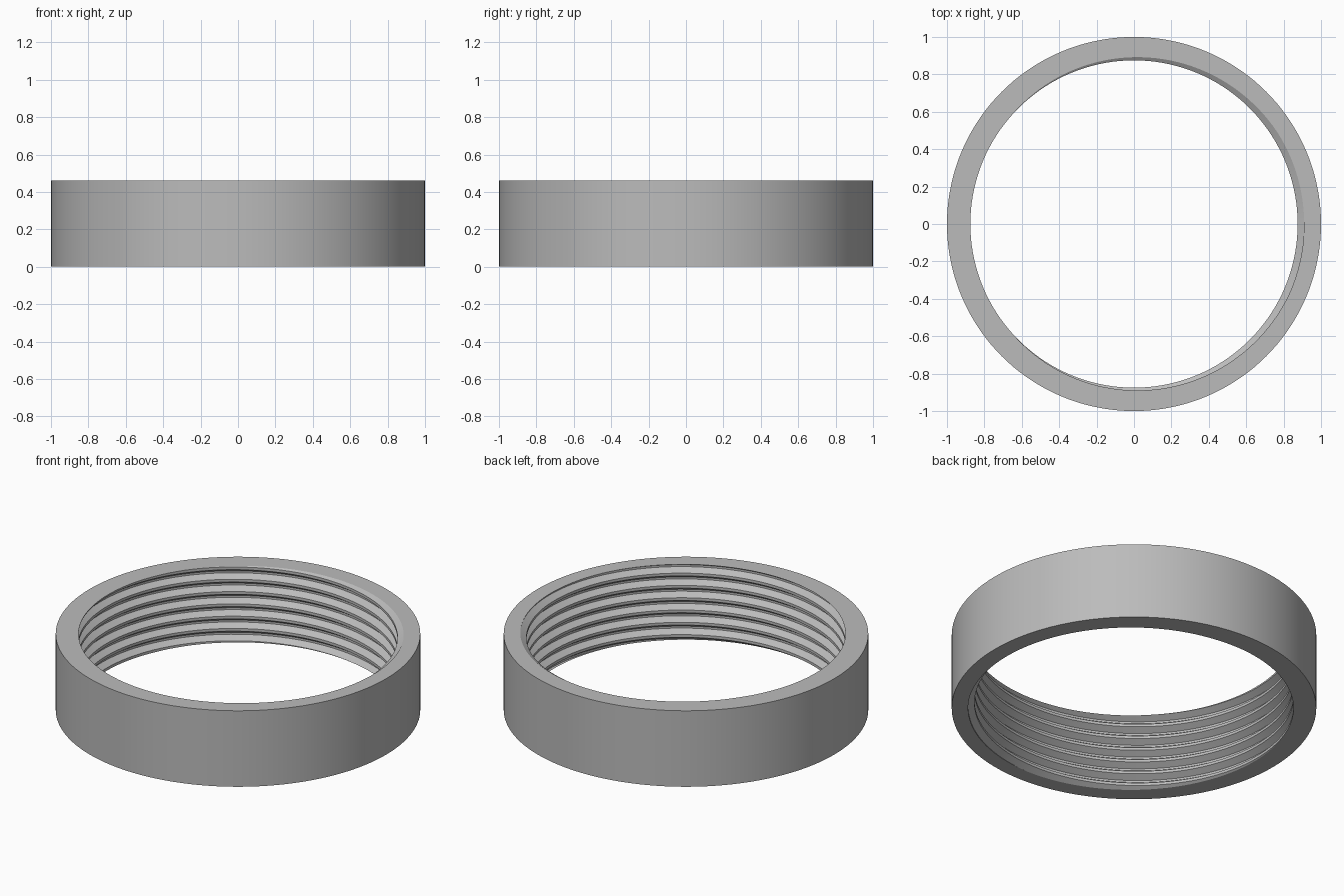
import bpy, bmesh, math

cube = bpy.data.objects.get("Cube")
if cube:
    bpy.data.objects.remove(cube, do_unlink=True)

HEIGHT, OUTER = 0.46, 1.0
CREST, ROOT = 0.875, 0.91
PITCH = HEIGHT / 6.18
SEGMENTS = 144
ROOT_HALF, FLANK = 0.08, 0.31      # fractions of one pitch


def thread_radius(phase):
    """Inner radius at a phase measured from the middle of the groove."""
    d = abs((phase + 0.5) % 1.0 - 0.5)
    t = min(max((d - ROOT_HALF) / FLANK, 0.0), 1.0)
    return ROOT + (CREST - ROOT) * t


def cross_section(angle):
    """Closed loop of (radius, height): threaded inside, plain outside."""
    start = HEIGHT / PITCH - 0.01 + angle / math.tau
    corners = (-ROOT_HALF - FLANK, -ROOT_HALF, ROOT_HALF, ROOT_HALF + FLANK)
    loop = []
    for turn in range(-9, 3):
        for c in corners:
            z = min(max((start + turn + c) * PITCH, 0.0), HEIGHT)
            loop.append((thread_radius(z / PITCH - start), z))
    return loop + [(OUTER, HEIGHT), (OUTER, 0.0)]


# Sweep the changing section round the axis so the groove climbs as a helix
bm = bmesh.new()
columns = []
for i in range(SEGMENTS + 1):
    a = math.tau * i / SEGMENTS
    columns.append([bm.verts.new((r * math.cos(a), r * math.sin(a), z))
                    for r, z in cross_section(a)])
for left, right in zip(columns, columns[1:]):
    n = len(left)
    for k in range(n):
        m = (k + 1) % n
        bm.faces.new((left[k], left[m], right[m], right[k]))
bmesh.ops.remove_doubles(bm, verts=bm.verts[:], dist=0.00005)
bmesh.ops.recalc_face_normals(bm, faces=bm.faces[:])

mesh = bpy.data.meshes.new("threaded_ring")
bm.to_mesh(mesh)
bm.free()
ring = bpy.data.objects.new("threaded_ring", mesh)
bpy.context.collection.objects.link(ring)

# Plain grey finish
grey = bpy.data.materials.new("grey")
grey.use_nodes = True
colour = (0.5, 0.5, 0.5, 1.0)
grey.diffuse_color = colour
grey.node_tree.nodes["Principled BSDF"].inputs["Base Color"].default_value = colour
mesh.materials.append(grey)

bpy.ops.object.select_all(action="DESELECT")
ring.select_set(True)
bpy.context.view_layer.objects.active = ring
bpy.ops.object.shade_smooth_by_angle(angle=math.radians(25))
